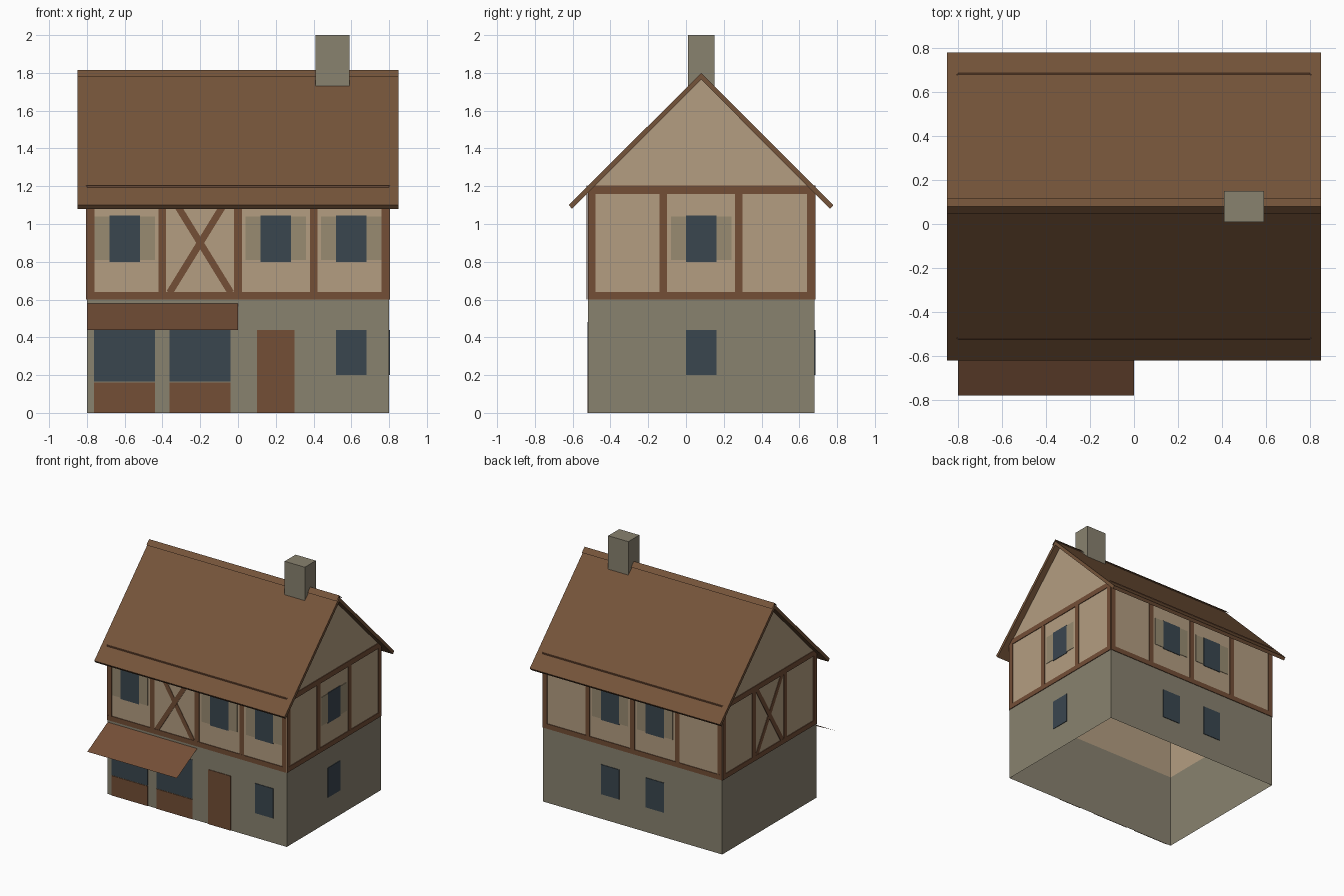
import bpy
import bmesh
import math
from mathutils import Matrix, Vector

cube = bpy.data.objects.get("Cube")
if cube:
    bpy.data.objects.remove(cube, do_unlink=True)


def material(name, *rgb):
    color = [((c / 255 + 0.055) / 1.055) ** 2.4 for c in rgb] + [1]
    m = bpy.data.materials.new(name)
    m.use_nodes = True
    m.diffuse_color = color
    m.node_tree.nodes["Principled BSDF"].inputs["Base Color"].default_value = color
    return m


STONE = material("stone", 137, 130, 111)
PLASTER = material("plaster", 180, 158, 129)
WOOD = material("timber", 115, 78, 54)
TILE = material("roof tile", 117, 84, 58)
GLASS = material("dark glass", 58, 70, 79)
SHUTTER = material("shutter", 152, 139, 113)

# House footprint and heights
HX, Y0, Y1 = 0.8, -0.52, 0.68
RIDGE_Y, FLOOR, EAVE = 0.08, 0.6, 1.2


def finish(name, bm, mat, recalc=True):
    if recalc:
        bmesh.ops.recalc_face_normals(bm, faces=bm.faces)
    mesh = bpy.data.meshes.new(name)
    bm.to_mesh(mesh)
    bm.free()
    mesh.materials.append(mat)
    obj = bpy.data.objects.new(name, mesh)
    bpy.context.collection.objects.link(obj)
    return obj


def add_box(bm, lo, hi, matrix=Matrix()):
    lo, hi = Vector(lo), Vector(hi)
    place = Matrix.Translation((lo + hi) / 2) @ Matrix.Diagonal((*(hi - lo), 1))
    bmesh.ops.create_cube(bm, size=1, matrix=matrix @ place)


def sweep(name, profile, half, mat, closed):
    """Extrude a (y, z) profile along x."""
    bm = bmesh.new()
    ends = [[bm.verts.new((x, y, z)) for y, z in profile] for x in (-half, half)]
    count = len(profile)
    for i in range(count if closed else count - 1):
        j = (i + 1) % count
        bm.faces.new((ends[0][i], ends[1][i], ends[1][j], ends[0][j]))
    if closed:
        bm.faces.new(ends[0])
        bm.faces.new(ends[1])
    return finish(name, bm, mat, recalc=closed)


def wall_frame(along, normal, origin):
    m = Matrix.Identity(4)
    m.col[0] = (*along, 0)
    m.col[1] = (*normal, 0)
    m.col[3] = (*origin, 1)
    return m


# Local frames: first axis runs along world x or y, second points outward
FRAMES = {
    "front": wall_frame((1, 0, 0), (0, -1, 0), (0, Y0, 0)),
    "back": wall_frame((1, 0, 0), (0, 1, 0), (0, Y1, 0)),
    "left": wall_frame((0, 1, 0), (1, 0, 0), (HX, 0, 0)),
    "right": wall_frame((0, 1, 0), (-1, 0, 0), (-HX, 0, 0)),
}


def plates(name, side, rects, mat, depth=0.005):
    """Thin plates (u0, u1, z0, z1) on one wall."""
    bm = bmesh.new()
    for u0, u1, z0, z1 in rects:
        add_box(bm, (u0, 0.0005, z0), (u1, depth, z1), FRAMES[side])
    return finish(f"{side}_{name}", bm, mat)


def cross_brace(side, mid):
    bm = bmesh.new()
    angle = math.atan2(0.32, 0.52)
    for sign in (-1, 1):
        m = (FRAMES[side] @ Matrix.Translation((mid, 0, 0.9))
             @ Matrix.Rotation(sign * angle, 4, "Y"))
        add_box(bm, (-0.018, 0.0005, -0.31), (0.018, 0.004 + sign * 0.0005, 0.31), m)
    finish(f"{side}_cross_brace", bm, WOOD)


def windows(side, mids, upper):
    z0, z1 = (0.8, 1.045) if upper else (0.2, 0.44)
    level = "upper" if upper else "lower"
    plates(f"{level}_windows", side,
           [(u - 0.081, u + 0.081, z0, z1) for u in mids], GLASS)
    if upper:
        plates("shutters", side, [(u + a, u + b, 0.81, 1.04) for u in mids
               for a, b in ((-0.16, -0.081), (0.081, 0.16))], SHUTTER, 0.004)


# Stone ground storey: open shell
bm = bmesh.new()
add_box(bm, (-HX, Y0, 0), (HX, Y1, FLOOR))
bm.normal_update()
caps = [f for f in bm.faces if abs(f.normal.z) > 0.5]
bmesh.ops.delete(bm, geom=caps, context="FACES_ONLY")
finish("ground_storey_walls", bm, STONE)

# Plastered upper storey with gables, open below
profile = [(Y0, FLOOR), (Y1, FLOOR), (Y1, 1.183), (RIDGE_Y, 1.783), (Y0, 1.183)]
upper = sweep("upper_storey_walls", profile, HX, PLASTER, True)
bm = bmesh.new()
bm.from_mesh(upper.data)
floor = [f for f in bm.faces if f.normal.z < -0.5]
bmesh.ops.delete(bm, geom=floor, context="FACES_ONLY")
bm.to_mesh(upper.data)
bm.free()

# Roof slab and ridge cap
sweep("roof", [(-0.62, 1.1), (RIDGE_Y, 1.8), (0.78, 1.1),
               (0.763, 1.08), (RIDGE_Y, 1.765), (-0.603, 1.08)], 0.85, TILE, True)
sweep("ridge_cap", [(RIDGE_Y - 0.035, 1.78), (RIDGE_Y, 1.815),
                    (RIDGE_Y + 0.035, 1.78)], 0.85, TILE, False)

# Chimney
bm = bmesh.new()
add_box(bm, (0.41, 0.01, 1.7), (0.59, 0.15, 2))
finish("chimney", bm, STONE)

# Timber framing
for side in FRAMES:
    if side in ("front", "back"):
        a, b, posts = -HX, HX, (-0.78, -0.4, 0, 0.4, 0.78)
    else:
        a, b, posts = Y0, Y1, (-0.5, -0.12, 0.28, 0.66)
    plates("posts", side, [(p - 0.02, p + 0.02, FLOOR, EAVE) for p in posts], WOOD, 0.0055)
    plates("rails", side, [(a, b, FLOOR, FLOOR + 0.04),
                           (a, b, EAVE - 0.04, EAVE + 0.003)], WOOD, 0.006)
cross_brace("front", -0.2)
cross_brace("right", RIDGE_Y)

# Windows and shutters
windows("front", (-0.6, 0.2, 0.6), True)
windows("front", (0.6,), False)
windows("back", (-0.2, 0.2), True)
windows("back", (-0.2, 0.2), False)
windows("left", (RIDGE_Y,), True)
windows("left", (RIDGE_Y,), False)

# Shop front and door
bays = ((-0.762, -0.44), (-0.362, -0.04))
plates("shop_windows", "front", [(a, b, 0.165, 0.48) for a, b in bays], GLASS)
plates("shop_panels", "front", [(a, b, 0, 0.16) for a, b in bays], WOOD)
plates("door", "front", [(0.1, 0.3, 0, 0.44)], WOOD)

# Awning: a single sloping sheet over the shop windows
awning = sweep("awning", [(-0.78, 0.44), (Y0, 0.58)], 0.4, WOOD, False)
awning.location.x = -0.4
awning.data.flip_normals()
for name in ("ridge_cap", "awning"):
    mesh = bpy.data.objects[name].data
    if mesh.polygons[0].normal.z < 0:
        mesh.flip_normals()
